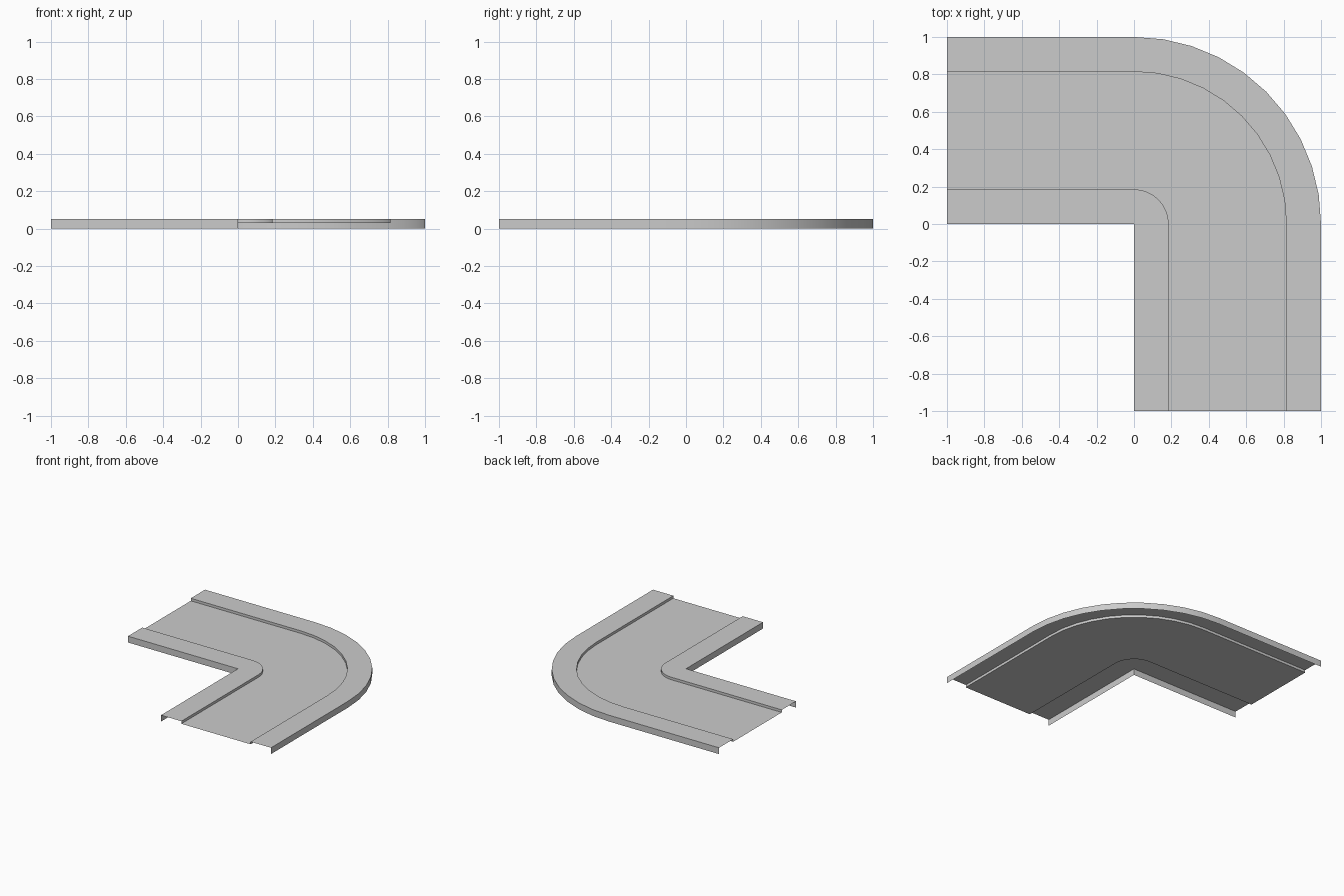
import bpy, bmesh, math

if "Cube" in bpy.data.objects:
    bpy.data.objects.remove(bpy.data.objects["Cube"])

SEGMENTS = 10                      # facets around the quarter bend
TOP, ROAD = 0.052, 0.031           # kerb height, roadway height
INNER, OUTER = 0.185, 0.815        # kerb edges measured from the inside corner


def path_points(r):
    """Straight run, quarter bend, straight run at distance r from the corner."""
    pts = [(-1, r)]
    for i in range(SEGMENTS + 1):
        a = math.pi / 2 * (1 - i / SEGMENTS)
        pts.append((r * math.cos(a), r * math.sin(a)))
    return pts + [(r, -1)]


def sweep(name, profile):
    """Sweep an open (distance, height) profile along the bend as a thin sheet."""
    bm = bmesh.new()
    rows = [[bm.verts.new((x, y, z)) for x, y in path_points(r)] for r, z in profile]
    for a, b in zip(rows, rows[1:]):
        for i in range(len(a) - 1):
            bm.faces.new((a[i], a[i + 1], b[i + 1], b[i]))
    # the bend collapses to a point at the inside corner
    bmesh.ops.remove_doubles(bm, verts=bm.verts, dist=1e-5)
    mesh = bpy.data.meshes.new(name)
    bm.to_mesh(mesh)
    bm.free()
    obj = bpy.data.objects.new(name, mesh)
    bpy.context.collection.objects.link(obj)
    bpy.ops.object.select_all(action='DESELECT')
    obj.select_set(True)
    bpy.context.view_layer.objects.active = obj
    bpy.ops.object.shade_smooth_by_angle(angle=math.radians(30))
    return obj


# Inside pavement: outer wall, walkway, kerb face
sweep("inner_pavement", [(0, 0), (0, TOP), (INNER, TOP), (INNER, ROAD)])
# Sunken roadway
sweep("roadway", [(INNER, ROAD), (OUTER, ROAD)])
# Outside pavement: kerb face, walkway, outer wall
sweep("outer_pavement", [(OUTER, ROAD), (OUTER, TOP), (1, TOP), (1, 0)])
